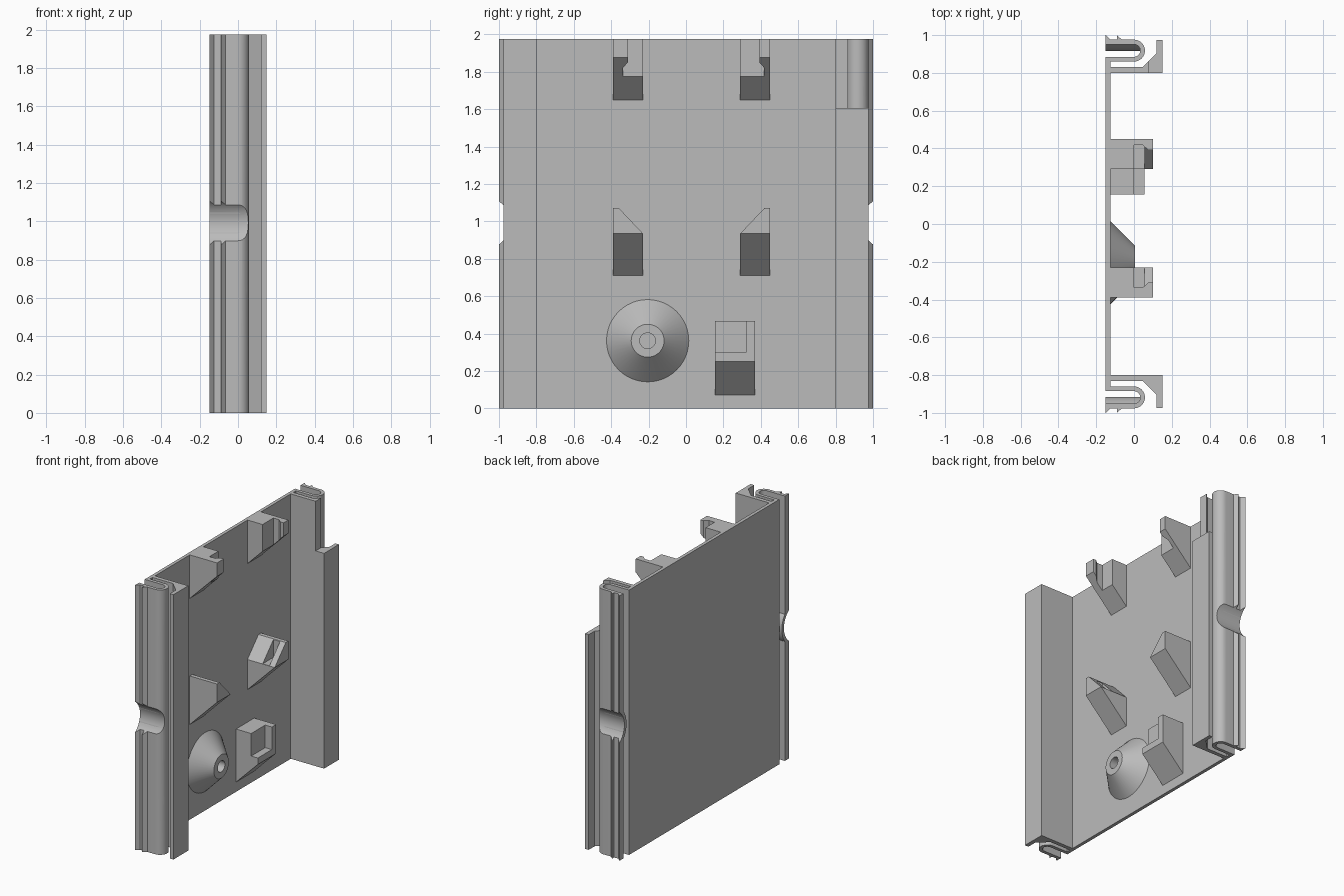
import bpy, bmesh, math

cube = bpy.data.objects.get("Cube")
if cube:
    bpy.data.objects.remove(cube)

HEIGHT = 1.975
FACE = -0.125      # inner face of the panel
ROOT = -0.135      # parts sink slightly into the panel

grey = bpy.data.materials.new("light grey plastic")
grey.use_nodes = True
grey.diffuse_color = (0.5, 0.5, 0.5, 1)
grey.node_tree.nodes["Principled BSDF"].inputs["Base Color"].default_value = (0.5, 0.5, 0.5, 1)


def prism(name, points, axis, low, high):
    """Extrude a flat outline along an axis."""
    place = {"x": lambda a, b, c: (c, a, b),
             "y": lambda a, b, c: (a, c, b),
             "z": lambda a, b, c: (a, b, c)}[axis]
    bm = bmesh.new()
    face = bm.faces.new([bm.verts.new(place(a, b, low)) for a, b in points])
    top = bmesh.ops.extrude_face_region(bm, geom=[face])["geom"]
    move = place(0, 0, high - low)
    bmesh.ops.translate(bm, vec=move, verts=[v for v in top if isinstance(v, bmesh.types.BMVert)])
    bmesh.ops.recalc_face_normals(bm, faces=bm.faces)
    mesh = bpy.data.meshes.new(name)
    bm.to_mesh(mesh)
    bm.free()
    mesh.materials.append(grey)
    obj = bpy.data.objects.new(name, mesh)
    bpy.context.collection.objects.link(obj)
    return obj


def box(name, x, y, z):
    y = sorted(y)
    return prism(name, [(x[0], y[0]), (x[1], y[0]), (x[1], y[1]), (x[0], y[1])], "z", *z)


def cut(obj, cutter):
    """Subtract a cutter and remove it."""
    mod = obj.modifiers.new("cut", "BOOLEAN")
    mod.operation = "DIFFERENCE"
    mod.solver = "EXACT"
    mod.object = cutter
    bpy.context.view_layer.objects.active = obj
    bpy.ops.object.modifier_apply(modifier=mod.name)
    bpy.data.objects.remove(cutter)


def arc(cx, cy, r, start, end, steps=16):
    angles = [math.radians(start + (end - start) * i / steps) for i in range(steps + 1)]
    return [(cx + r * math.cos(a), cy + r * math.sin(a)) for a in angles]


def under_slope(z, y_low, y_high):
    """Cutter that leaves a 45 degree underside starting at height z."""
    return prism("slope_cutter", [(FACE - 0.1, z - 0.1), (0.2, z + 0.325), (0.2, z - 0.1)],
                 "y", y_low, y_high)


# Panel with a lipped wall and a barbed U spring on each edge
half = [(FACE, 0.80), (0.15, 0.80), (0.15, 0.975), (0.12, 0.975), (0.12, 0.905),
        (0.045, 0.83), (FACE, 0.83), (FACE, 0.86)]
half += arc(0, 0.918, 0.058, -90, 90)
half += [(-0.065, 0.976), (-0.09, 1.0), (-0.09, 0.976), (FACE, 0.976), (-0.15, 1.0), (-0.15, 0.951)]
half += arc(0, 0.918, 0.033, 90, -90)
half += [(-0.15, 0.885)]
panel = prism("panel_with_edge_rails", half + [(x, -y) for x, y in reversed(half)], "z", 0, HEIGHT)

# Upper part of one lip is trimmed away
cut(panel, box("lip_cutter", (0.08, 0.3), (0.7, 1.1), (1.605, 2.1)))

# Round finger notches across both springs, with a curved wall behind each
NOTCH_Y, NOTCH_Z, NOTCH_R = 1.08, 0.992, 0.14
for side, label in ((1, "back"), (-1, "front")):
    ring = arc(side * NOTCH_Y, NOTCH_Z, NOTCH_R, 0, 360, 64)[:-1]
    cut(panel, prism("notch_cutter", ring, "x", -0.3, 0.11))
    wall = arc(NOTCH_Y, NOTCH_Z, NOTCH_R, 158, 202) + arc(NOTCH_Y, NOTCH_Z, NOTCH_R + 0.025, 218, 142)
    prism(label + "_notch_wall", [(side * y, z) for y, z in wall], "x", -0.15, 0.044)

# Two pairs of brackets, mirrored about a line slightly off centre
parts = [panel]
for side, label, deep in ((1, "back", 0.387), (-1, "front", 0.366)):
    def at(v):
        return 0.03 + side * v

    # upper bracket with hooked slot
    upper = box(label + "_upper_bracket", (ROOT, 0.1), (at(0.26), at(0.42)), (1.6, HEIGHT))
    cut(upper, under_slope(1.65, -0.6, 0.6))
    slot = [(0, 0.2), (0, deep), (0.047, deep), (0.075, deep - 0.025), (0.2, deep - 0.025), (0.2, 0.2)]
    cut(upper, prism("slot_cutter", [(x, at(v)) for x, v in slot], "z", 1.5, 2.1))

    # middle bracket with sloped top and narrow groove
    outline = [(0.26, 0.65), (0.26, 0.935), (0.39, 1.072), (0.42, 1.072), (0.42, 0.65)]
    middle = prism(label + "_middle_bracket", [(at(v), z) for v, z in outline], "x", ROOT, 0.1)
    cut(middle, under_slope(0.71, -0.6, 0.6))
    cut(middle, box("groove_cutter", (0, 0.055), (at(0.2), at(deep)), (0.936, 1.2)))
    parts += [upper, middle]

# Lower support block with a corner step
block = box("lower_block", (ROOT, 0.055), (0.155, 0.37), (0.0, 0.468))
cut(block, under_slope(0.072, 0, 0.6))
cut(block, box("step_cutter", (0, 0.2), (0.1, 0.32), (0.3, 0.6)))

# Conical boss with a blind hole, turned from a profile
bm = bmesh.new()
profile = [(ROOT, 0.22), (FACE, 0.22), (0.006, 0.088), (0.006, 0.042), (FACE + 0.005, 0.042), (FACE + 0.005, 0)]
verts = [bm.verts.new((x, -0.205 + r, 0.362)) for x, r in profile]
edges = [bm.edges.new(pair) for pair in zip(verts, verts[1:])]
bmesh.ops.spin(bm, geom=verts + edges, cent=(0, -0.205, 0.362), axis=(1, 0, 0),
               angle=math.tau, steps=48)
bmesh.ops.remove_doubles(bm, verts=bm.verts, dist=0.0005)
bmesh.ops.recalc_face_normals(bm, faces=bm.faces)
mesh = bpy.data.meshes.new("conical_boss")
bm.to_mesh(mesh)
bm.free()
mesh.materials.append(grey)
bpy.context.collection.objects.link(bpy.data.objects.new("conical_boss", mesh))

# Smooth the curves and keep the corners sharp
for obj in bpy.context.collection.objects:
    if obj.type == "MESH":
        bpy.ops.object.select_all(action="DESELECT")
        obj.select_set(True)
        bpy.context.view_layer.objects.active = obj
        bpy.ops.object.shade_smooth_by_angle(angle=math.radians(25))
